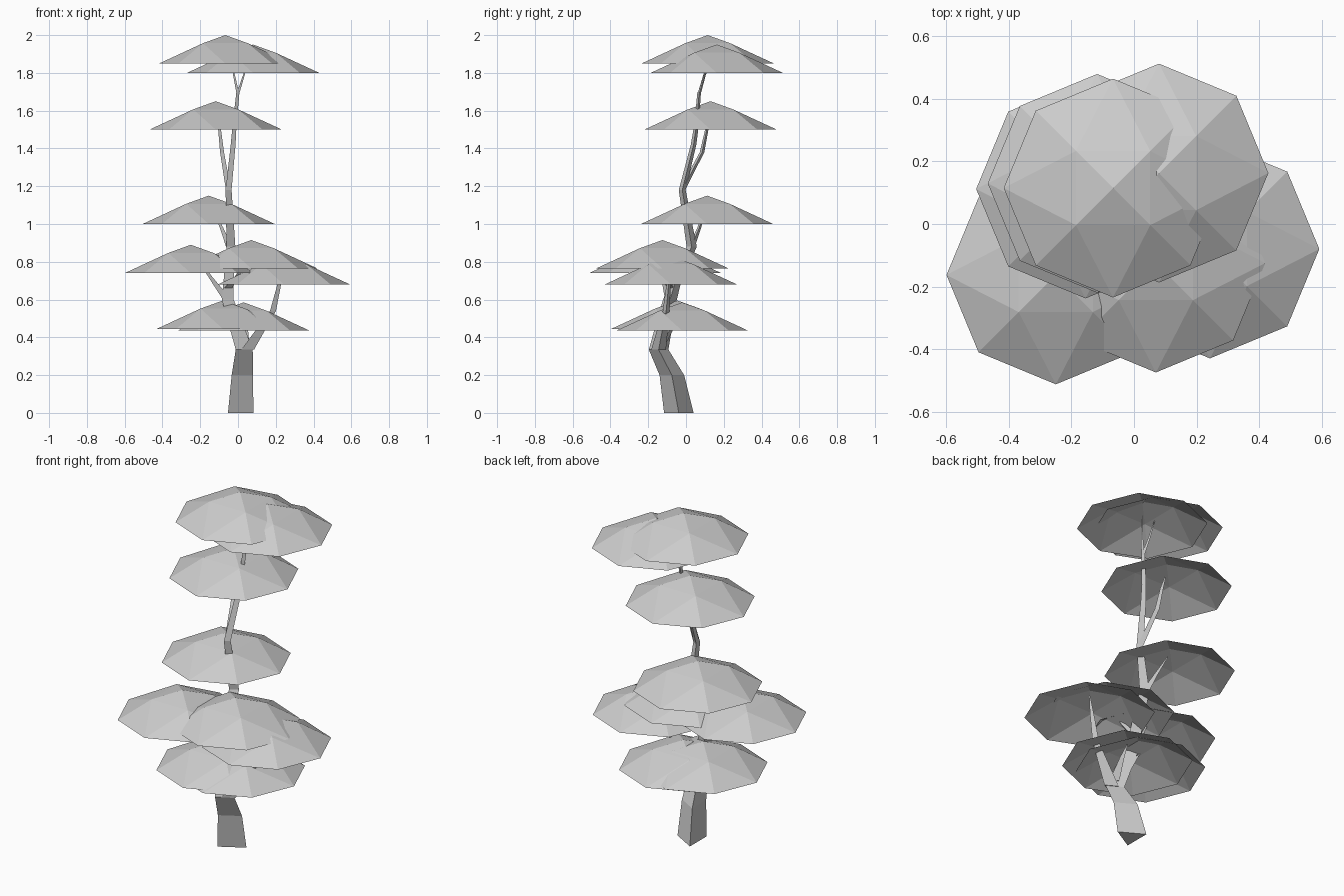
import bpy, bmesh, math
from mathutils import Vector


def finish(name, bm):
    bmesh.ops.recalc_face_normals(bm, faces=bm.faces)
    mesh = bpy.data.meshes.new(name)
    bm.to_mesh(mesh)
    bm.free()
    ob = bpy.data.objects.new(name, mesh)
    bpy.context.collection.objects.link(ob)
    return ob


def limb(name, path):
    """Three-sided tapering limb; path is a list of (x, y, z, radius)."""
    bm = bmesh.new()
    rings = []
    for x, y, z, r in path:
        rings.append([bm.verts.new((x + r * math.cos(a), y + r * math.sin(a), z))
                      for a in (0, math.tau / 3, 2 * math.tau / 3)])
    for lo, hi in zip(rings, rings[1:]):
        for i in range(3):
            j = (i + 1) % 3
            bm.faces.new((lo[i], lo[j], hi[j], hi[i]))
    bm.faces.new(rings[0][::-1])
    bm.faces.new(rings[-1])
    return finish(name, bm)


def canopy(name, x, y, z):
    """Open faceted dome: apex, four shoulder points, eight rim points."""
    bm = bmesh.new()
    c = Vector((x, y, z))

    def ring(n, r, h, start):
        return [bm.verts.new(c + Vector((r * math.cos(start + i * math.tau / n),
                                         r * math.sin(start + i * math.tau / n), h)))
                for i in range(n)]
    rim = ring(8, 0.35, 0, 0)
    mid = ring(4, 0.168, 0.107, math.pi / 4)
    top = bm.verts.new(c + Vector((0, 0, 0.15)))
    for i in range(4):
        m, n = mid[i], mid[(i + 1) % 4]
        bm.faces.new((top, m, n))
        bm.faces.new((m, rim[(2 * i + 2) % 8], n))
        bm.faces.new((m, rim[2 * i], rim[2 * i + 1]))
        bm.faces.new((m, rim[2 * i + 1], rim[(2 * i + 2) % 8]))
    return finish(name, bm)


# leaf canopies, from bottom to top
pads = [(0.03, -0.02, 0.435), (-0.08, -0.045, 0.445), (0.243, -0.08, 0.68),
        (-0.25, -0.163, 0.74), (0.07, -0.125, 0.765), (-0.155, 0.112, 1.0),
        (-0.118, 0.13, 1.5), (0.08, 0.163, 1.8), (-0.067, 0.115, 1.85)]
for i, p in enumerate(pads):
    canopy(f"leaf_canopy_{i + 1}", *p)

# main trunk
limb("trunk", [(-0.008, -0.038, 0, 0.09), (0.004, -0.075, 0.2, 0.075),
               (0.018, -0.145, 0.335, 0.06), (-0.065, -0.085, 0.6, 0.042),
               (-0.06, -0.06, 0.68, 0.036), (-0.045, 0.03, 0.88, 0.031),
               (-0.055, -0.02, 1.18, 0.021), (-0.03, 0.04, 1.42, 0.017),
               (-0.022, 0.055, 1.52, 0.014), (-0.003, 0.07, 1.7, 0.011)])

# side branches, each reaching into its canopy
branches = [
    [(0.04, -0.145, 0.335, 0.045), (0.18, -0.105, 0.54, 0.021), (0.22, -0.09, 0.7, 0.012), (0.243, -0.08, 0.8, 0.003)],
    [(0.03, -0.13, 0.37, 0.03), (0.035, -0.06, 0.48, 0.014), (0.03, -0.02, 0.55, 0.003)],
    [(0.0, -0.13, 0.37, 0.03), (-0.05, -0.08, 0.48, 0.014), (-0.08, -0.045, 0.55, 0.003)],
    [(-0.065, -0.085, 0.6, 0.03), (-0.15, -0.12, 0.72, 0.014), (-0.23, -0.155, 0.84, 0.003)],
    [(-0.06, -0.07, 0.66, 0.028), (-0.01, -0.1, 0.72, 0.017), (0.06, -0.122, 0.83, 0.003)],
    [(-0.045, 0.02, 0.86, 0.024), (-0.09, 0.07, 0.98, 0.012), (-0.145, 0.108, 1.1, 0.003)],
    [(-0.055, -0.02, 1.18, 0.018), (-0.088, 0.085, 1.38, 0.014), (-0.1, 0.11, 1.5, 0.01), (-0.115, 0.125, 1.58, 0.003)],
    [(-0.003, 0.07, 1.69, 0.01), (0.03, 0.1, 1.79, 0.006), (0.06, 0.14, 1.88, 0.002)],
    [(-0.003, 0.07, 1.69, 0.01), (-0.025, 0.1, 1.8, 0.006), (-0.055, 0.112, 1.92, 0.002)],
]
for i, b in enumerate(branches):
    limb(f"branch_{i + 1}", b)
